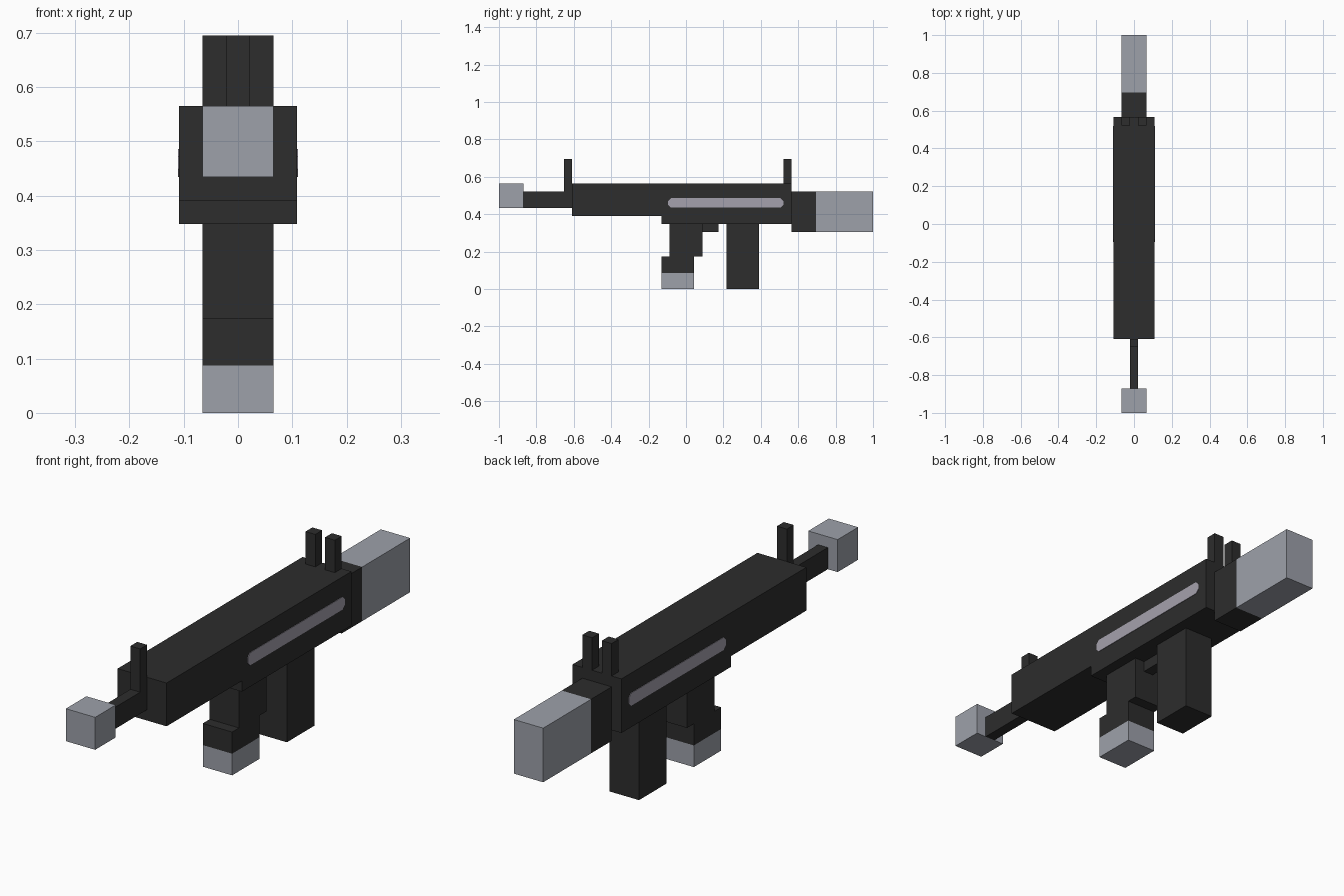
import bpy, bmesh

if "Cube" in bpy.data.objects:
    bpy.data.objects.remove(bpy.data.objects["Cube"])

U = 2 / 46  # the model sits on a regular block grid; 46 blocks long


def material(name, rgb):
    m = bpy.data.materials.new(name)
    m.diffuse_color = (*rgb, 1)
    m.use_nodes = True
    m.node_tree.nodes["Principled BSDF"].inputs["Base Color"].default_value = m.diffuse_color
    return m


DARK = material("charcoal", (0.026, 0.026, 0.026))
GREY = material("steel grey", (0.337, 0.356, 0.402))
PALE = material("pale stripe grey", (0.376, 0.356, 0.418))


def extrude(name, profile, x0, x1, mat):
    """Extrude a side profile of (y, z) points from x0 to x1."""
    bm = bmesh.new()
    face = bm.faces.new([bm.verts.new((x0, y, z)) for y, z in profile])
    new = bmesh.ops.extrude_face_region(bm, geom=[face])["geom"]
    verts = [v for v in new if isinstance(v, bmesh.types.BMVert)]
    bmesh.ops.translate(bm, verts=verts, vec=(x1 - x0, 0, 0))
    bmesh.ops.recalc_face_normals(bm, faces=bm.faces)
    mesh = bpy.data.meshes.new(name)
    bm.to_mesh(mesh)
    bm.free()
    mesh.materials.append(mat)
    ob = bpy.data.objects.new(name, mesh)
    bpy.context.collection.objects.link(ob)
    return ob


def blocks(name, profile, x0, x1, mat):
    """Same, in block units: y from the rear of the stock, z from the ground."""
    return extrude(name, [(y * U - 1, z * U) for y, z in profile], x0 * U, x1 * U, mat)


def box(name, y0, y1, z0, z1, x0, x1, mat):
    return blocks(name, [(y0, z0), (y1, z0), (y1, z1), (y0, z1)], x0, x1, mat)


# Receiver with a deeper forward section
blocks("receiver", [(9, 9), (20, 9), (20, 8), (36, 8), (36, 13), (9, 13)], -2.5, 2.5, DARK)

# Stock
box("stock_pad", 0, 3, 10, 13, -1.5, 1.5, GREY)
box("stock_rod", 3, 9, 10, 12, -0.5, 0.5, DARK)

# Sights
box("rear_sight", 8, 9, 12, 16, -0.5, 0.5, DARK)
for side, x in (("left", -1.5), ("right", 0.5)):
    box("front_sight_" + side, 35, 36, 13, 16, x, x + 1, DARK)

# Barrel
box("barrel_base", 36, 39, 7, 12, -1.5, 1.5, DARK)
box("barrel_tip", 39, 46, 7, 12, -1.5, 1.5, GREY)

# Stepped grip, its foot and the trigger
blocks("grip", [(20, 2), (24, 2), (24, 4), (25, 4), (25, 8), (21, 8), (21, 4), (20, 4)],
       -1.5, 1.5, DARK)
box("grip_foot", 20, 24, 0, 2, -1.5, 1.5, GREY)
box("trigger", 25, 27, 7, 8, -0.5, 0.5, DARK)

# Magazine
box("magazine", 28, 32, 0, 8, -1.5, 1.5, DARK)

# Thin side stripes with clipped ends
y0, y1, z0, z1, c = -0.095, 0.52, 0.435, 0.486, 0.014
stripe = [(y0 + c, z0), (y1 - c, z0), (y1, z0 + c), (y1, z1 - c),
          (y1 - c, z1), (y0 + c, z1), (y0, z1 - c), (y0, z0 + c)]
for side, s in (("left", -1), ("right", 1)):
    extrude("side_stripe_" + side, stripe, s * 2.5 * U, s * (2.5 * U + 0.002), PALE)
